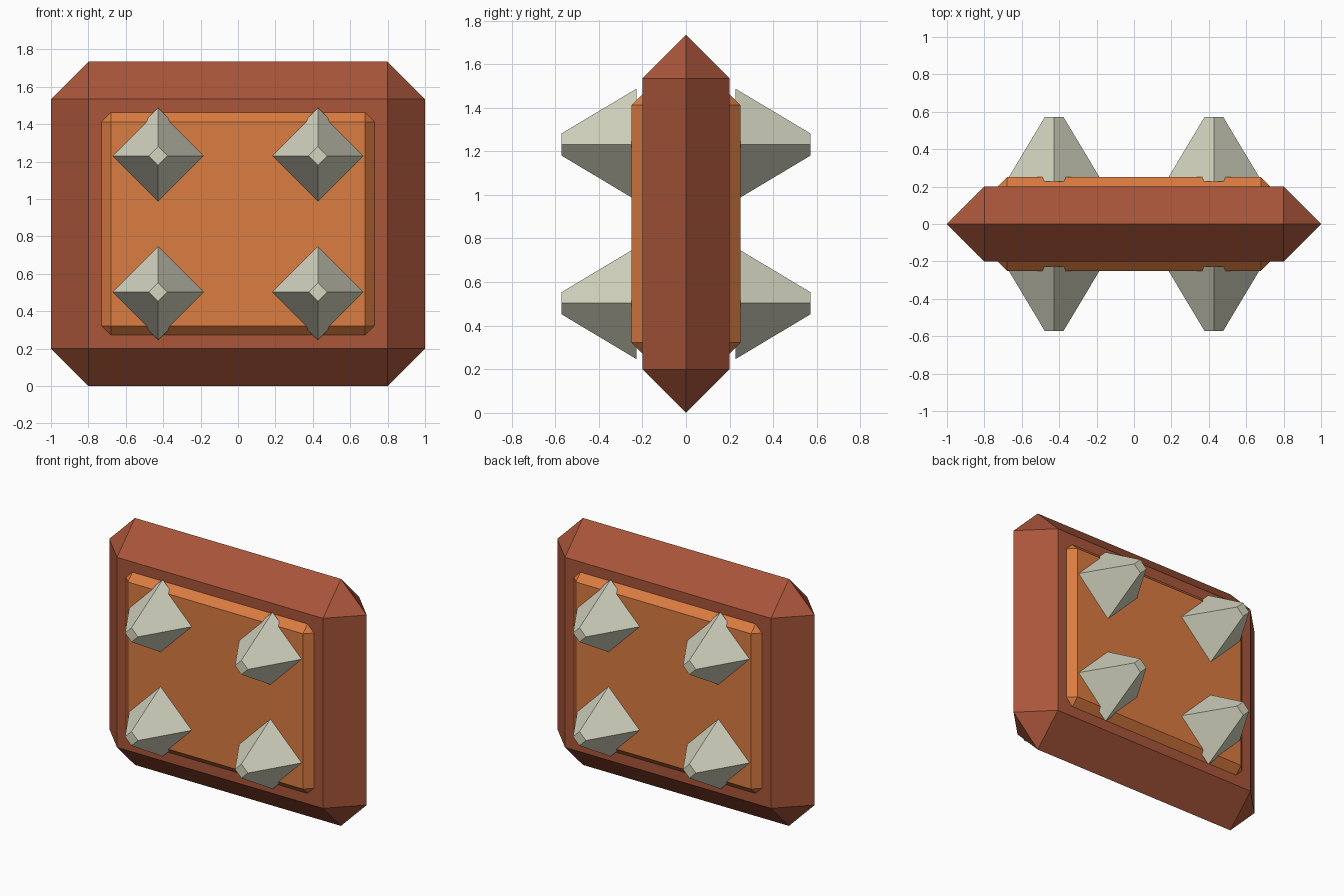
import bpy
import bmesh
from itertools import product as _product
from mathutils import Vector

if "Cube" in bpy.data.objects:
    bpy.data.objects.remove(bpy.data.objects["Cube"], do_unlink=True)

MID_Z = 0.867


def make_material(name, rgb):
    mat = bpy.data.materials.new(name)
    mat.use_nodes = True
    mat.diffuse_color = (*rgb, 1)
    mat.node_tree.nodes["Principled BSDF"].inputs["Base Color"].default_value = (*rgb, 1)
    return mat


def hull_object(name, points, location, mat):
    """Flat-faced convex solid around the given points."""
    bm = bmesh.new()
    for p in points:
        bm.verts.new(p)
    bmesh.ops.remove_doubles(bm, verts=bm.verts[:], dist=0.001)
    bmesh.ops.convex_hull(bm, input=bm.verts[:])
    bmesh.ops.dissolve_limit(bm, angle_limit=0.02, verts=bm.verts[:], edges=bm.edges[:])
    bmesh.ops.recalc_face_normals(bm, faces=bm.faces[:])
    mesh = bpy.data.meshes.new(name)
    bm.to_mesh(mesh)
    bm.free()
    mesh.materials.append(mat)
    obj = bpy.data.objects.new(name, mesh)
    obj.location = location
    bpy.context.collection.objects.link(obj)
    return obj


def chamfered_box(name, half, cut, mat):
    """Box with every edge chamfered: each corner becomes three points."""
    points = []
    for signs in _product((-1, 1), repeat=3):
        for axis in range(3):
            points.append([s * (h if i == axis else h - cut)
                           for i, (s, h) in enumerate(zip(signs, half))])
    return hull_object(name, points, (0, 0, MID_Z), mat)


def spike(name, x, z, side, mat):
    """Blunt four-sided spike with its corners pointing up, down and sideways."""
    points = []
    for radius, y in ((0.257, 0.226), (0.05, 0.572)):
        for dx, dz in ((1, 0), (0, 1), (-1, 0), (0, -1)):
            points.append(Vector((dx * radius, side * y, dz * radius)))
    return hull_object(name, points, (x, 0, z), mat)


rust = make_material("rust brown", (0.40, 0.092, 0.042))
orange = make_material("orange", (0.71, 0.20, 0.053))
bone = make_material("pale bone", (0.66, 0.66, 0.53))

# Slab and the raised panel showing on both its faces
chamfered_box("frame", (1, 0.2, MID_Z), 0.2, rust)
chamfered_box("panel", (0.732, 0.25, 0.597), 0.052, orange)

# Four spikes on each face
for side, face in ((-1, "front"), (1, "back")):
    for z, level in ((0.503, "lower"), (1.231, "upper")):
        for x, hand in ((-0.427, "right"), (0.427, "left")):
            spike(f"{face}_{level}_{hand}_spike", x, z, side, bone)
